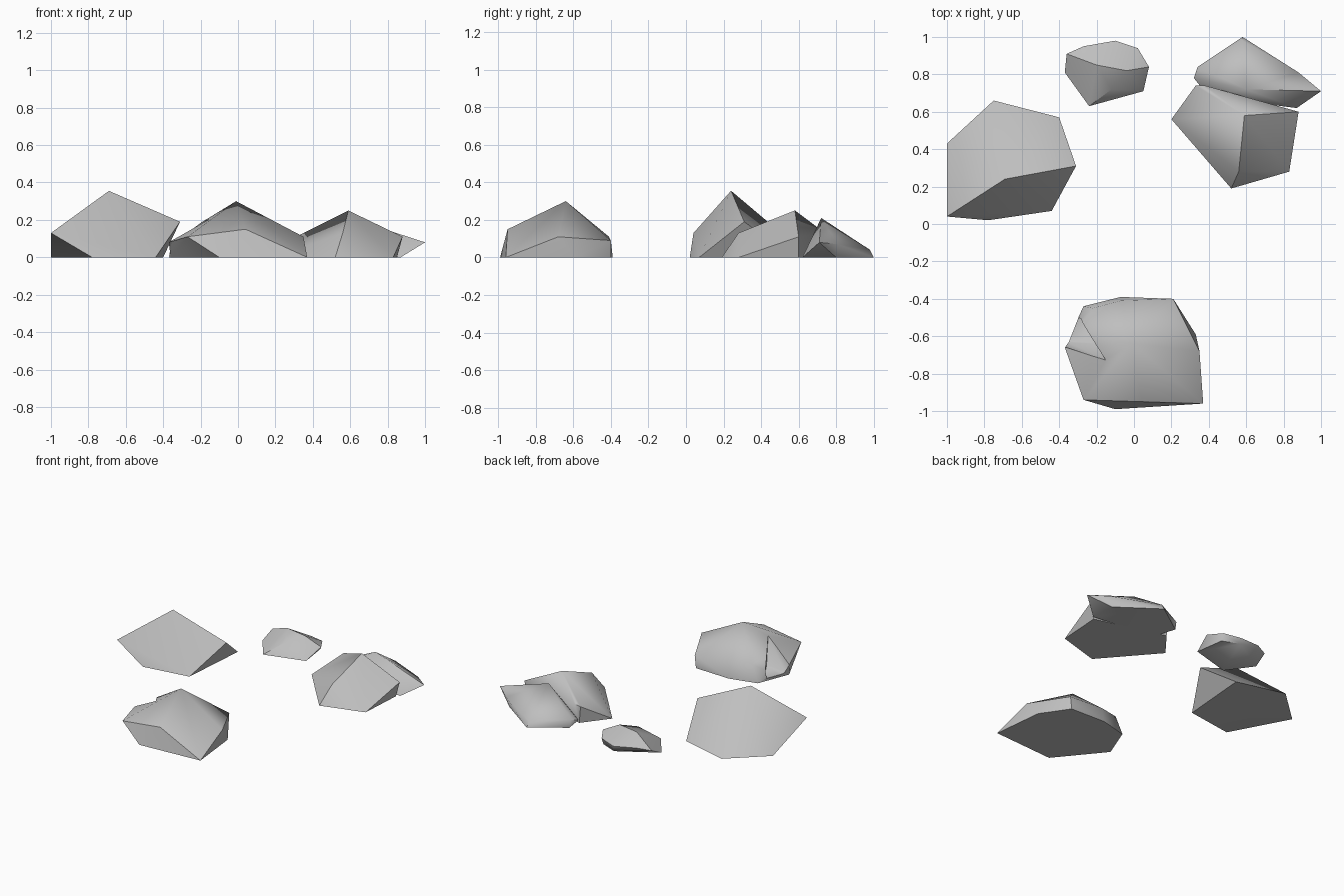
import bpy
import bmesh

default_cube = bpy.data.objects.get("Cube")
if default_cube:
    bpy.data.objects.remove(default_cube, do_unlink=True)

# Single stone colour
stone = bpy.data.materials.new("stone_grey")
stone.use_nodes = True
stone_colour = (0.52, 0.52, 0.52, 1)
stone.diffuse_color = stone_colour
stone.node_tree.nodes["Principled BSDF"].inputs["Base Color"].default_value = stone_colour


def make_hull(name, ground, upper):
    """Chiselled solid wrapped around ground points (x, y) and upper points (x, y, z)."""
    bm = bmesh.new()
    for x, y in ground:
        bm.verts.new((x, y, 0))
    for point in upper:
        bm.verts.new(point)
    result = bmesh.ops.convex_hull(bm, input=bm.verts[:])
    unused = [g for g in result["geom_interior"] + result["geom_unused"]
              if isinstance(g, bmesh.types.BMVert)]
    bmesh.ops.delete(bm, geom=list(set(unused)), context="VERTS")
    bmesh.ops.dissolve_limit(bm, angle_limit=0.01, verts=bm.verts[:], edges=bm.edges[:])
    bmesh.ops.recalc_face_normals(bm, faces=bm.faces[:])
    mesh = bpy.data.meshes.new(name)
    bm.to_mesh(mesh)
    bm.free()
    mesh.materials.append(stone)
    rock = bpy.data.objects.new(name, mesh)
    bpy.context.collection.objects.link(rock)
    return rock


def select_only(rock):
    bpy.ops.object.select_all(action="DESELECT")
    rock.select_set(True)
    bpy.context.view_layer.objects.active = rock


def carve(rock, cutter):
    """Subtract the cutter from the rock and discard the cutter."""
    cutter.hide_render = True
    modifier = rock.modifiers.new("notch", "BOOLEAN")
    modifier.operation = "DIFFERENCE"
    modifier.solver = "EXACT"
    modifier.object = cutter
    select_only(rock)
    bpy.ops.object.modifier_apply(modifier=modifier.name)
    bpy.data.objects.remove(cutter, do_unlink=True)


# Tall peaked rock on the right side of the group
peaked_rock = make_hull(
    "peaked_rock",
    ground=[(-.78, .02), (-.44, .07), (-.4, .57), (-.75, .66), (-1, .43)],
    upper=[(-1, .04, .13), (-.31, .31, .19), (-.69, .24, .355)])

# Small rock at the back
small_rock = make_hull(
    "small_rock",
    ground=[(-.24, .63), (.05, .71), (.02, .92), (-.1, .97), (-.37, .81)],
    upper=[(-.36, .91, .05), (-.27, .95, .06), (-.1, .98, .04), (.02, .94, .05),
           (.08, .84, .06), (-.04, .82, .12), (-.2, .85, .12), (-.12, .72, .09)])

# Broad domed rock at the front
domed_rock = make_hull(
    "domed_rock",
    ground=[(-.1, -.99), (.37, -.96), (.33, -.59), (.2, -.4), (-.07, -.39),
            (-.27, -.44), (-.36, -.67)],
    upper=[(-.27, -.94, .11), (.04, -.95, .15), (.35, -.68, .11), (.21, -.4, .09),
           (-.07, -.41, .11), (-.22, -.45, .12), (-.29, -.55, .12),
           (-.37, -.66, .08), (-.01, -.64, .3)])

# Split in the flank of the domed rock
notch_cutter = make_hull(
    "notch_cutter",
    ground=[],
    upper=[(-.15, -.73, .21), (-.2, -.64, .04), (-.35, -.62, .02), (-.28, -.5, .02),
           (-.45, -.63, .02), (-.45, -.5, .02), (-.45, -.64, .3), (-.29, -.54, .3)])
carve(domed_rock, notch_cutter)

# Two leaning rocks on the left side, overlapping each other
front_leaning_rock = make_hull(
    "front_leaning_rock",
    ground=[(.2, .56), (.52, .19), (.83, .28), (.85, .6), (.34, .74)],
    upper=[(.88, .6, .11), (.59, .58, .25), (.33, .74, .12), (.38, .74, .13),
           (.56, .28, .13)])
back_leaning_rock = make_hull(
    "back_leaning_rock",
    ground=[(.87, .62), (.86, .8), (.58, 1), (.35, .84), (.4, .68)],
    upper=[(1, .71, .08), (.88, .81, .07), (.58, .98, .04), (.34, .84, .06),
           (.32, .78, .04), (.6, .72, .21)])

# Soft facets with crisp main ridges
for rock in (peaked_rock, small_rock, domed_rock, front_leaning_rock, back_leaning_rock):
    select_only(rock)
    bpy.ops.object.shade_smooth_by_angle(angle=0.75)
